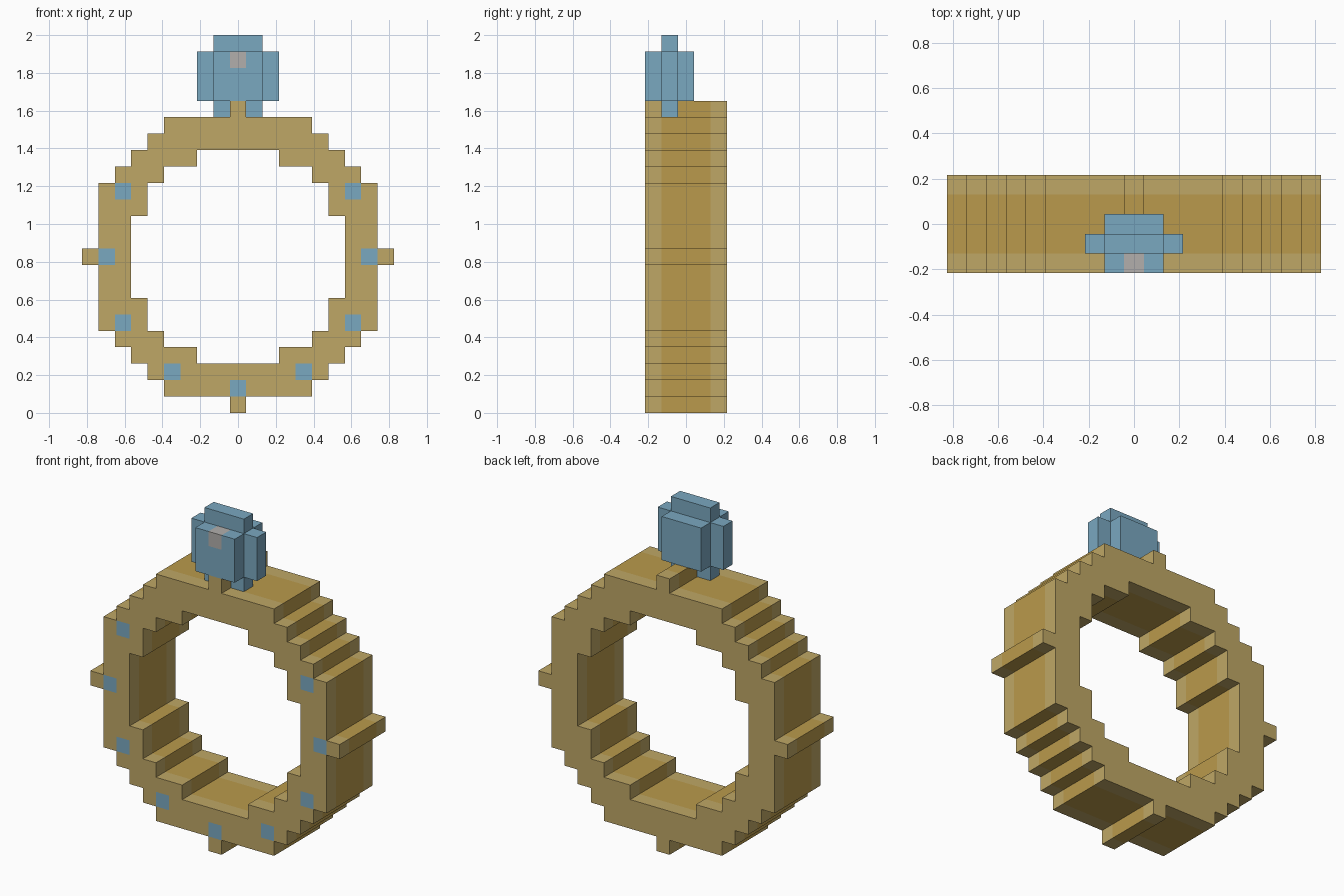
import bpy
import bmesh
from mathutils import Vector

if "Cube" in bpy.data.objects:
    bpy.data.objects.remove(bpy.data.objects["Cube"], do_unlink=True)

U = 2 / 23          # edge length of one block
FRONT, BACK = -2, 2  # first and last block layers in depth


def material(name, color):
    m = bpy.data.materials.new(name)
    m.use_nodes = True
    m.diffuse_color = (*color, 1)
    bsdf = next(n for n in m.node_tree.nodes if n.type == "BSDF_PRINCIPLED")
    bsdf.inputs["Base Color"].default_value = (*color, 1)
    bsdf.inputs["Roughness"].default_value = 0.8
    return m


pale_gold = material("pale gold", (0.52, 0.386, 0.133))
deep_gold = material("deep gold", (0.49, 0.323, 0.072))
blue = material("gem blue", (0.195, 0.392, 0.527))
glint = material("glint grey", (0.445, 0.429, 0.413))


def box(xs, ys, zs):
    """Block cells within inclusive ranges."""
    return {(x, y, z) for x in range(xs[0], xs[1] + 1)
            for y in range(ys[0], ys[1] + 1)
            for z in range(zs[0], zs[1] + 1)}


def build(name, cells, mats, pick):
    """Skin the outside of a set of block cells; pick gives each cell's material."""
    bm = bmesh.new()
    corners = {}

    def corner(p):
        key = tuple(round(2 * c) for c in p)
        if key not in corners:
            corners[key] = bm.verts.new((p.x * U, p.y * U, (p.z + 0.5) * U))
        return corners[key]

    for cell in sorted(cells):
        c = Vector(cell)
        for axis in range(3):
            for sign in (-1, 1):
                n, a, b = Vector(), Vector(), Vector()
                n[axis] = sign
                if tuple(int(v) for v in c + n) in cells:
                    continue
                a[(axis + 1) % 3] = 0.5
                b = n.cross(a)
                mid = c + n / 2
                f = bm.faces.new([corner(mid + d) for d in (-a - b, a - b, a + b, b - a)])
                f.material_index = pick(cell)
    mesh = bpy.data.meshes.new(name)
    bm.to_mesh(mesh)
    bm.free()
    for m in mats:
        mesh.materials.append(m)
    obj = bpy.data.objects.new(name, mesh)
    bpy.context.collection.objects.link(obj)
    return obj


# Stepped ring: half widths from the rim inward to the middle row, mirrored vertically
MID = 9
outer = [0, 4, 5, 6, 7, 8, 8, 8, 8, 9]
inner = [-1, -1, -1, 2, 4, 5, 5, 6, 6, 6]
ring = set()
for row in range(2 * MID + 1):
    k = MID - abs(row - MID)
    ring |= {c for c in box((-outer[k], outer[k]), (FRONT, BACK), (row, row))
             if abs(c[0]) > inner[k]}

# Blue studs set flush in the front face
studs = {(0, 1), (4, 2), (7, 5), (8, 9), (7, 13)}


def ring_color(cell):
    x, y, z = cell
    if y == FRONT and (abs(x), z) in studs:
        return 2
    return 0 if y in (FRONT, BACK) else 1


build("ring_band", ring, [pale_gold, deep_gold, blue], ring_color)

# Gem: crossed slabs clasping the top nub
gem = box((-1, 1), (-1, -1), (18, 22))
gem |= box((-2, 2), (-1, -1), (19, 21))
gem |= box((-1, 1), (-2, 0), (19, 21))
gem -= ring
build("gem", gem, [blue, glint], lambda c: int(c == (0, FRONT, 21)))
